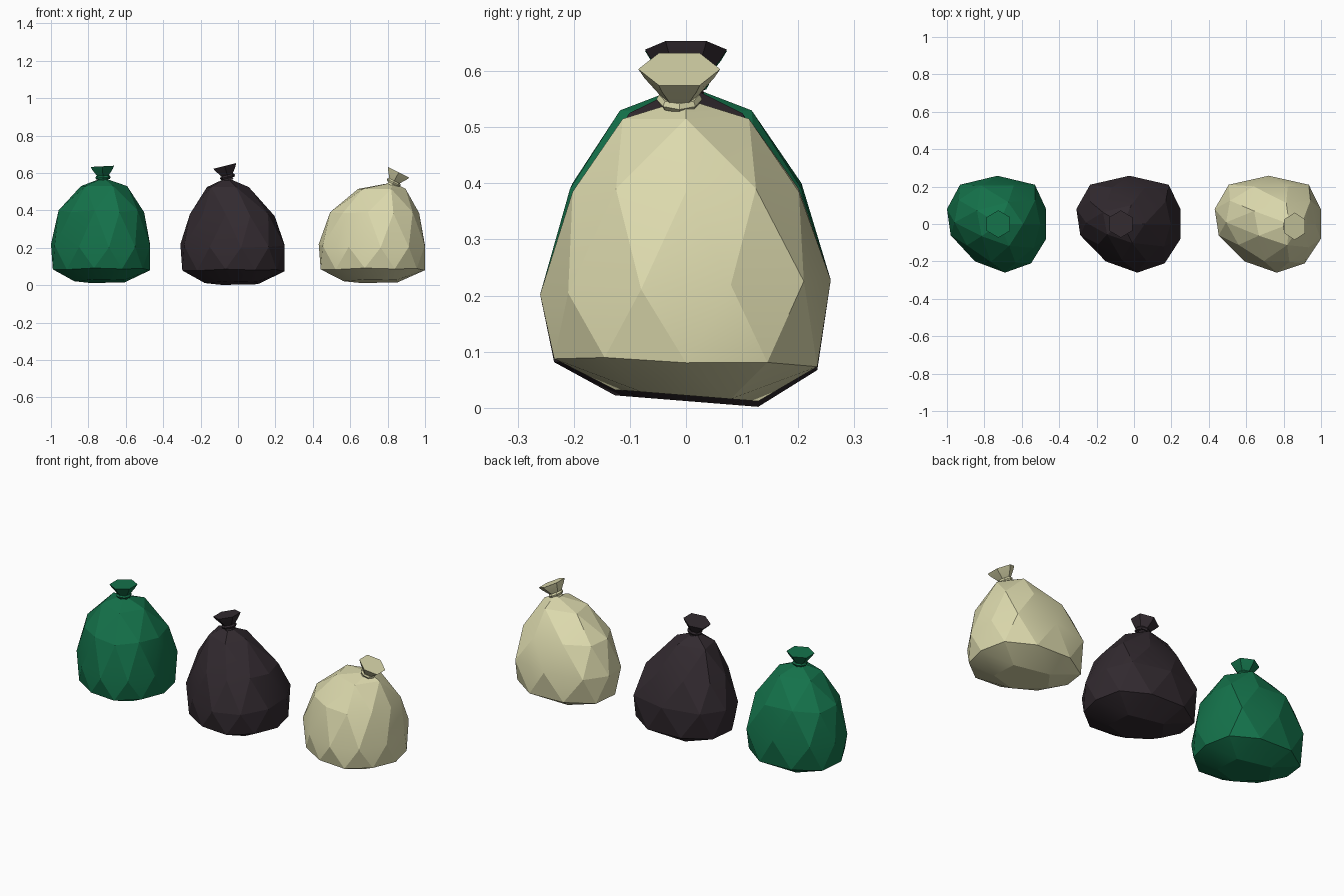
import bpy, bmesh, math
from mathutils import Matrix, Vector

if "Cube" in bpy.data.objects:
    bpy.data.objects.remove(bpy.data.objects["Cube"])

# Uneven plan outline of a full bag at its widest, counter-clockwise from 18 degrees
OUTLINE = [(.265, .08), (.205, .21), (.005, .258), (-.195, .21), (-.265, .08),
           (-.245, -.06), (-.115, -.2), (.045, -.26), (.185, -.21), (.265, -.08)]
LEVELS = [-1, -.851, -.526, -.447, 0, .447, .526, .851, 1]
# Shared lower half: height, outline scale, sideways shift
BASE = [(.03, 0, 0), (.03, .55, 0), (.085, 1.0, 0), (.09, 1.0, 0), (.215, 1, 0)]


def outline_at(angle):
    t = (math.degrees(angle) - 18) / 36 % 10
    k = int(t) % 10
    return Vector(OUTLINE[k]).lerp(Vector(OUTLINE[(k + 1) % 10]), t - int(t))


def finish(bm, name, mat, smooth_angle):
    bmesh.ops.recalc_face_normals(bm, faces=bm.faces)
    me = bpy.data.meshes.new(name)
    bm.to_mesh(me)
    bm.free()
    ob = bpy.data.objects.new(name, me)
    bpy.context.collection.objects.link(ob)
    me.materials.append(mat)
    bpy.ops.object.select_all(action='DESELECT')
    ob.select_set(True)
    bpy.context.view_layer.objects.active = ob
    bpy.ops.object.shade_smooth_by_angle(angle=math.radians(smooth_angle))


def loft(bm, rings, sides, turn, matrix, closed=False):
    loops = []
    for r, z in rings:
        loops.append([bm.verts.new(matrix @ Vector((
            r * math.cos(turn + i * math.tau / sides),
            r * math.sin(turn + i * math.tau / sides), z))) for i in range(sides)])
    pairs = list(zip(loops, loops[1:]))
    if closed:
        pairs.append((loops[-1], loops[0]))
    for a, b in pairs:
        for i in range(sides):
            j = (i + 1) % sides
            bm.faces.new((a[i], a[j], b[j], b[i]))
    if not closed:
        bm.faces.new(loops[-1])


def bag(name, x, width, upper, drop, neck, tilt, color):
    mat = bpy.data.materials.new(name + "_plastic")
    mat.diffuse_color = (*color, 1)
    mat.use_nodes = True
    mat.node_tree.nodes["Principled BSDF"].inputs["Base Color"].default_value = mat.diffuse_color
    # Faceted sack body
    bm = bmesh.new()
    bmesh.ops.create_icosphere(bm, subdivisions=2, radius=1)
    levels = BASE + upper
    for v in bm.verts:
        k = min(range(9), key=lambda i: abs(LEVELS[i] - v.co.z))
        z, s, shift = levels[k]
        p = outline_at(math.atan2(v.co.y, v.co.x)) * s
        if k < 2:
            z -= drop + .08 * p.y
        elif k < 4:
            z -= drop * .6 + .03 * p.y
        elif k == 4:
            z += .05 * p.y
        v.co = (x + p.x * width + shift, p.y, z)
    finish(bm, name + "_bag_body", mat, 15)
    # Tie around the neck
    place = Matrix.Translation(neck) @ Matrix.Rotation(math.radians(tilt), 4, 'Y')
    bm = bmesh.new()
    loft(bm, [(.026, -.008), (.036, -.009), (.041, 0), (.036, .009), (.026, .008)],
         8, 0, place, closed=True)
    finish(bm, name + "_bag_tie", mat, 30)
    # Flared hexagonal top
    bm = bmesh.new()
    loft(bm, [(.032, -.02), (.028, 0), (.062, .042), (.073, .06)],
         6, math.pi / 6, place)
    finish(bm, name + "_bag_top", mat, 15)


bag("green", -.735, 1.0,
    [(.39, .88, 0), (.40, .88, 0), (.53, .5, .01), (.575, 0, .013)],
    .008, (-.722, 0, .576), -3, (.007, .17, .07))
bag("black", -.03, 1.05,
    [(.37, .83, -.005), (.38, .83, -.005), (.525, .43, -.032), (.575, 0, -.03)],
    .018, (-.056, 0, .58), -14, (.032, .023, .029))
bag("beige", .715, 1.07,
    [(.385, .86, .01), (.39, .86, .012), (.515, .48, .045), (.55, 0, .115)],
    .008, (.832, -.012, .55), 27, (.72, .70, .42))
